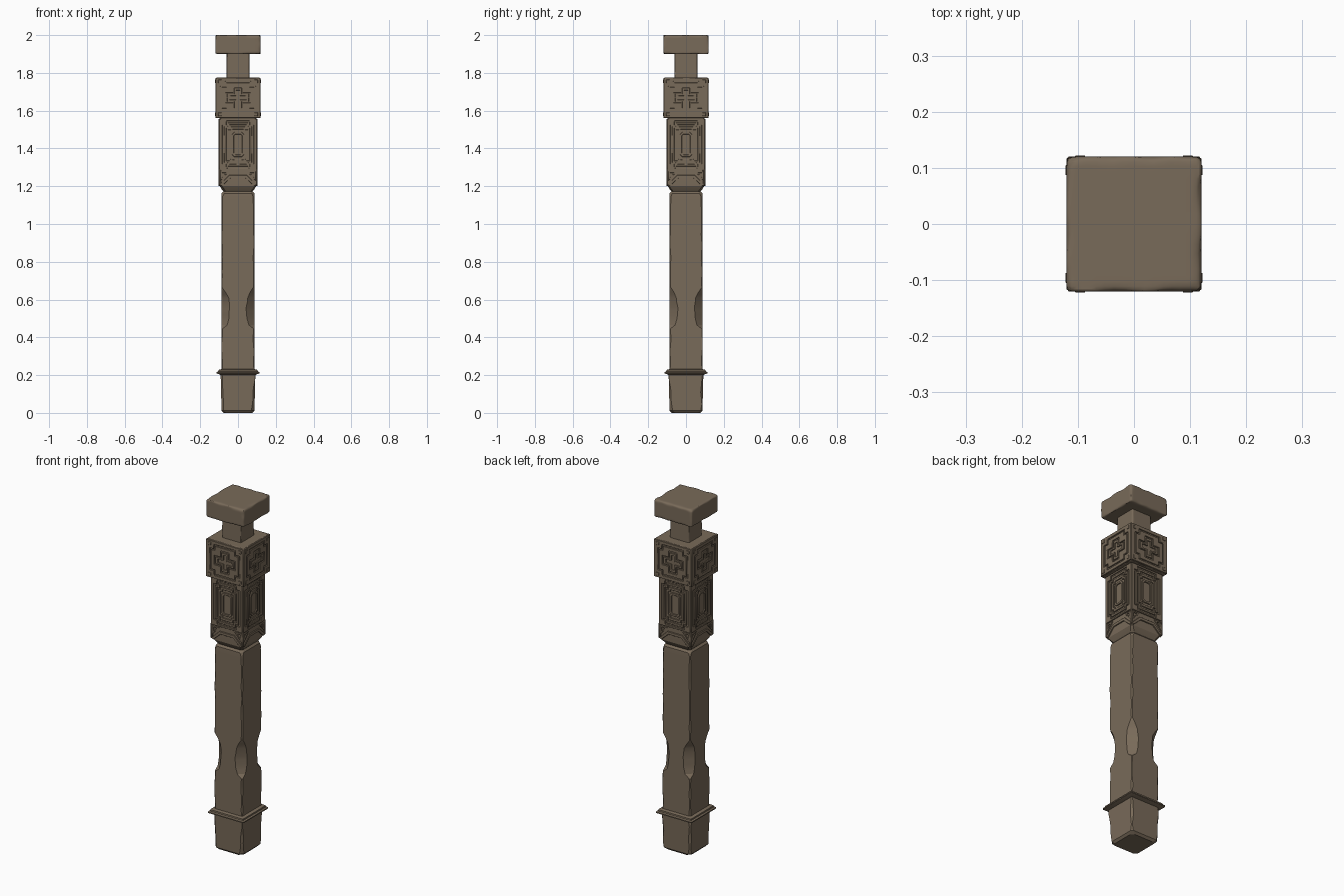
import bpy, bmesh, math
from mathutils import Vector, Matrix, noise

if "Cube" in bpy.data.objects:
    bpy.data.objects.remove(bpy.data.objects["Cube"])

wood = bpy.data.materials.new("weathered_wood")
wood.diffuse_color = (0.19, 0.145, 0.10, 1)
wood.use_nodes = True
wood.node_tree.nodes["Principled BSDF"].inputs["Base Color"].default_value = wood.diffuse_color


def finish(name, bm, bevel=0):
    bmesh.ops.recalc_face_normals(bm, faces=bm.faces)
    me = bpy.data.meshes.new(name)
    bm.to_mesh(me)
    bm.free()
    ob = bpy.data.objects.new(name, me)
    bpy.context.collection.objects.link(ob)
    me.materials.append(wood)
    if bevel:
        mod = ob.modifiers.new("soft_edges", 'BEVEL')
        mod.width = bevel
        mod.segments = 1
    bpy.ops.object.select_all(action='DESELECT')
    ob.select_set(True)
    bpy.context.view_layer.objects.active = ob
    bpy.ops.object.shade_smooth_by_angle(angle=math.radians(28))
    return ob


def worn_block(name, half, z0, z1, wear):
    """Box whose edges are rounded by a radius that wanders with noise."""
    bm = bmesh.new()
    bmesh.ops.create_cube(bm, size=2)
    bmesh.ops.subdivide_edges(bm, edges=bm.edges[:], cuts=19, use_grid_fill=True)
    h = Vector((half, half, (z1 - z0) / 2))
    mid = Vector((0, 0, (z0 + z1) / 2))
    for v in bm.verts:
        p = Vector([math.copysign(1 - (1 - abs(c)) ** 1.6, c) * k for c, k in zip(v.co, h)])
        r = wear * (0.75 + 0.9 * max(-0.6, noise.noise((p + mid) * 22)))
        q = Vector([max(-(k - r), min(k - r, c)) for c, k in zip(p, h)])
        d = p - q
        if sum(abs(c) > 1e-6 for c in d) > 1:
            p = q + d.normalized() * r
        v.co = p + mid
    return finish(name, bm)


def square_loft(name, profile, step=0.03, wear=0.0):
    """Square column with chamfered corners; profile rows are z, half width, chamfer."""
    rows = []
    for a, b in zip(profile, profile[1:]):
        n = max(1, round((b[0] - a[0]) / step))
        rows += [[a[i] + (b[i] - a[i]) * k / n for i in range(3)] for k in range(n)]
    rows.append(profile[-1])
    bm = bmesh.new()
    rings = []
    for z, h, c in rows:
        ring = []
        for k in range(4):
            rot = Matrix.Rotation(k * math.pi / 2, 3, 'Z')
            cc = max(0.001, c + wear * noise.noise((k * 7.3, z * 14, 1.7)))
            for x, y in ((h, h - cc), (h - cc, h)):
                ring.append(bm.verts.new(rot @ Vector((x, y, z))))
        rings.append(ring)
    for lo, hi in zip(rings, rings[1:]):
        for i in range(8):
            j = (i + 1) % 8
            bm.faces.new((lo[i], lo[j], hi[j], hi[i]))
    bm.faces.new(rings[0])
    bm.faces.new(rings[-1])
    return finish(name, bm)


def mirror4(a, b):
    """Closed outline from the points of its upper right quarter."""
    q = list(zip(a, b))
    return (q + [(-x, y) for x, y in q[::-1]] + [(-x, -y) for x, y in q]
            + [(x, -y) for x, y in q[::-1]])


def stepped(w, h, s, t=None):
    t = t or s
    return mirror4((w, w - s, w - s), (h - t, h - t, h))


def rim(w, h, inner_w, inner_h, s):
    return mirror4((w, w, inner_w - s), (inner_h - s, h, h))


def octagon(w, h, s):
    return mirror4((w, w - s), (h - s, h))


def carve(name, pieces, cz, back, front):
    """Raised pieces repeated on all four sides: (outline, inner outline or None)."""
    bm = bmesh.new()
    for k in range(4):
        rot = Matrix.Rotation(k * math.pi / 2, 3, 'Z')

        def loop(pts, d):
            return [bm.verts.new(rot @ Vector((x, -d, cz + y))) for x, y in pts]
        for outer, inner in pieces:
            ob_, of_ = loop(outer, back), loop(outer, front)
            n = len(outer)
            for i in range(n):
                j = (i + 1) % n
                bm.faces.new((ob_[i], ob_[j], of_[j], of_[i]))
            if inner is None:
                bm.faces.new(of_)
                bm.faces.new(ob_)
                continue
            ib, if_ = loop(inner, back), loop(inner, front)
            for i in range(n):
                j = (i + 1) % n
                bm.faces.new((ib[i], ib[j], if_[j], if_[i]))
                bm.faces.new((of_[i], of_[j], if_[j], if_[i]))
                bm.faces.new((ob_[i], ob_[j], ib[j], ib[i]))
    return finish(name, bm, 0.0012)


# Foot and moulded collar
square_loft("foot", [(0, .076, .016), (.012, .087, .012), (.205, .092, .008)], wear=.012)
square_loft("collar", [(.2, .09, .003), (.209, .113, .003), (.215, .113, .003),
                       (.219, .105, .003), (.227, .104, .003), (.232, .088, .003)])

# Shaft with scooped corners
square_loft("shaft", [(.22, .088, .004), (.445, .088, .005), (.465, .088, .03), (.5, .088, .041),
                      (.56, .088, .044), (.61, .088, .038), (.64, .088, .022), (.665, .088, .005),
                      (1.145, .088, .006), (1.162, .087, .014), (1.174, .076, .014)], .02, .006)

# Long carved block with tapering underside
square_loft("long_block", [(1.165, .07, .012), (1.18, .084, .012), (1.2, .096, .01),
                           (1.23, .097, .006), (1.56, .097, .006)], wear=.007)
ornament = [(rim(.1, .135, .083, .125, .022), stepped(.083, .125, .022)),
            (stepped(.074, .116, .02), stepped(.062, .104, .018)),
            (stepped(.054, .094, .016), stepped(.042, .08, .014)),
            (octagon(.033, .066, .014), octagon(.022, .054, .009))]
# Arched foot ornament with corner triangles
arch = [(-.098, -.212), (-.086, -.22), (-.04, -.178), (.04, -.178), (.086, -.22), (.098, -.212),
        (.046, -.162), (-.046, -.162)]
ornament.append((arch, None))
for s in (1, -1):
    ornament.append(([(s * .094, -.193), (s * .094, -.142), (s * .048, -.142)],
                     [(s * .084, -.174), (s * .084, -.150), (s * .064, -.150)]))
    ornament.append(([(s * .1, -.215), (s * .1, -.13), (s * .094, -.13), (s * .094, -.215)], None))
carve("long_block_carving", ornament, 1.421, .092, .103)

# Upper carved block with cross panels
worn_block("cross_block", .114, 1.56, 1.776, .006)
cross = [(rim(.118, .106, .094, .088, .026), stepped(.094, .088, .026)),
         (stepped(.086, .08, .024), stepped(.066, .062, .04, .036)),
         (stepped(.058, .054, .038, .034), stepped(.044, .04, .034, .03))]
for sx in (1, -1):
    for sz in (1, -1):
        x, z = sx * .096, sz * .087
        cross.append(([(x - .009, z - .009), (x + .009, z - .009), (x + .009, z + .009),
                       (x - .009, z + .009)], None))
carve("cross_carving", cross[:3], 1.668, .109, .12)
carve("corner_studs", cross[3:], 1.668, .115, .1225)

# Neck and cap
worn_block("neck", .06, 1.765, 1.91, .008)
worn_block("cap", .12, 1.9, 2.0, .014)
